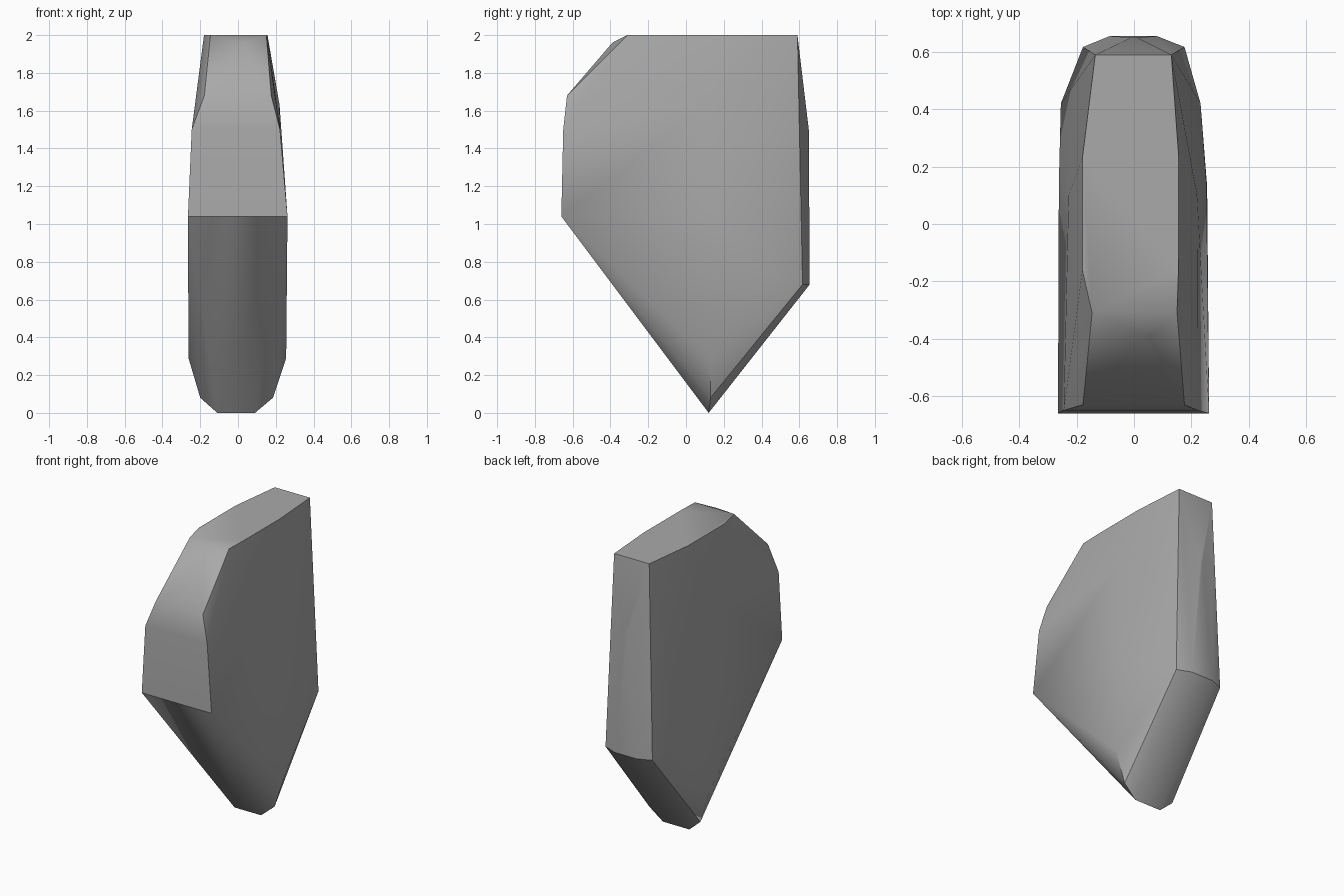
import bpy
import bmesh
import math

cube = bpy.data.objects.get("Cube")
if cube:
    bpy.data.objects.remove(cube, do_unlink=True)


def make_material(name, colour):
    material = bpy.data.materials.new(name)
    material.use_nodes = True
    material.diffuse_color = colour
    shader = material.node_tree.nodes["Principled BSDF"]
    shader.inputs["Base Color"].default_value = colour
    shader.inputs["Roughness"].default_value = 0.8
    return material


def add_rungs(mesh, rungs):
    """Each rung is y, z, then the x of its right and left ends."""
    for y, z, x_right, x_left in rungs:
        for x in (x_right, x_left):
            mesh.verts.new((x, y, z))


# Chipped outline, front edge, flat top and pointed foot
outline = [
    (0.12, 0, -0.11, 0.09),
    (0.13, 0.08, -0.2, 0.185),
    (-0.66, 1.04, -0.265, 0.262),
    (-0.65, 1.5, -0.245, 0.222),
    (-0.63, 1.68, -0.178, 0.176),
    (-0.31, 2, -0.146, 0.15),
    (0.59, 2, -0.135, 0.13),
]

# Rounded back strip
back = [
    (0.655, 0.68, -0.085, 0.08),
    (0.617, 0.68, -0.178, 0.176),
    (0.65, 1.5, -0.01, 0.01),
]

# Gentle bulge of the two broad sides
bulge = [
    (0.13, 0.29, -0.262, 0.255),
    (0.42, 0.75, -0.255, 0.232),
    (0.14, 1.04, -0.262, 0.253),
    (0.1, 1.63, -0.228, 0.22),
    (-0.16, 2, -0.18, 0.155),
    (0.23, 2, -0.18, 0.156),
]

# Worn nose where the top meets the front slope
nose = [(-0.39, 1.96, 0.03, 0.05)]

bm = bmesh.new()
for rungs in (outline, back, bulge, nose):
    add_rungs(bm, rungs)
hull = bmesh.ops.convex_hull(bm, input=bm.verts)
loose = {v for v in hull["geom_interior"] if isinstance(v, bmesh.types.BMVert)}
bmesh.ops.delete(bm, geom=list(loose), context="VERTS")
bmesh.ops.dissolve_limit(bm, angle_limit=math.radians(1),
                         verts=bm.verts, edges=bm.edges)
bmesh.ops.recalc_face_normals(bm, faces=bm.faces)

mesh = bpy.data.meshes.new("stone_slab")
bm.to_mesh(mesh)
bm.free()
mesh.materials.append(make_material("stone grey", (0.4, 0.4, 0.4, 1)))

stone = bpy.data.objects.new("stone_slab", mesh)
bpy.context.collection.objects.link(stone)
bpy.ops.object.select_all(action="DESELECT")
stone.select_set(True)
bpy.context.view_layer.objects.active = stone
bpy.ops.object.shade_smooth_by_angle(angle=math.radians(36.5))
